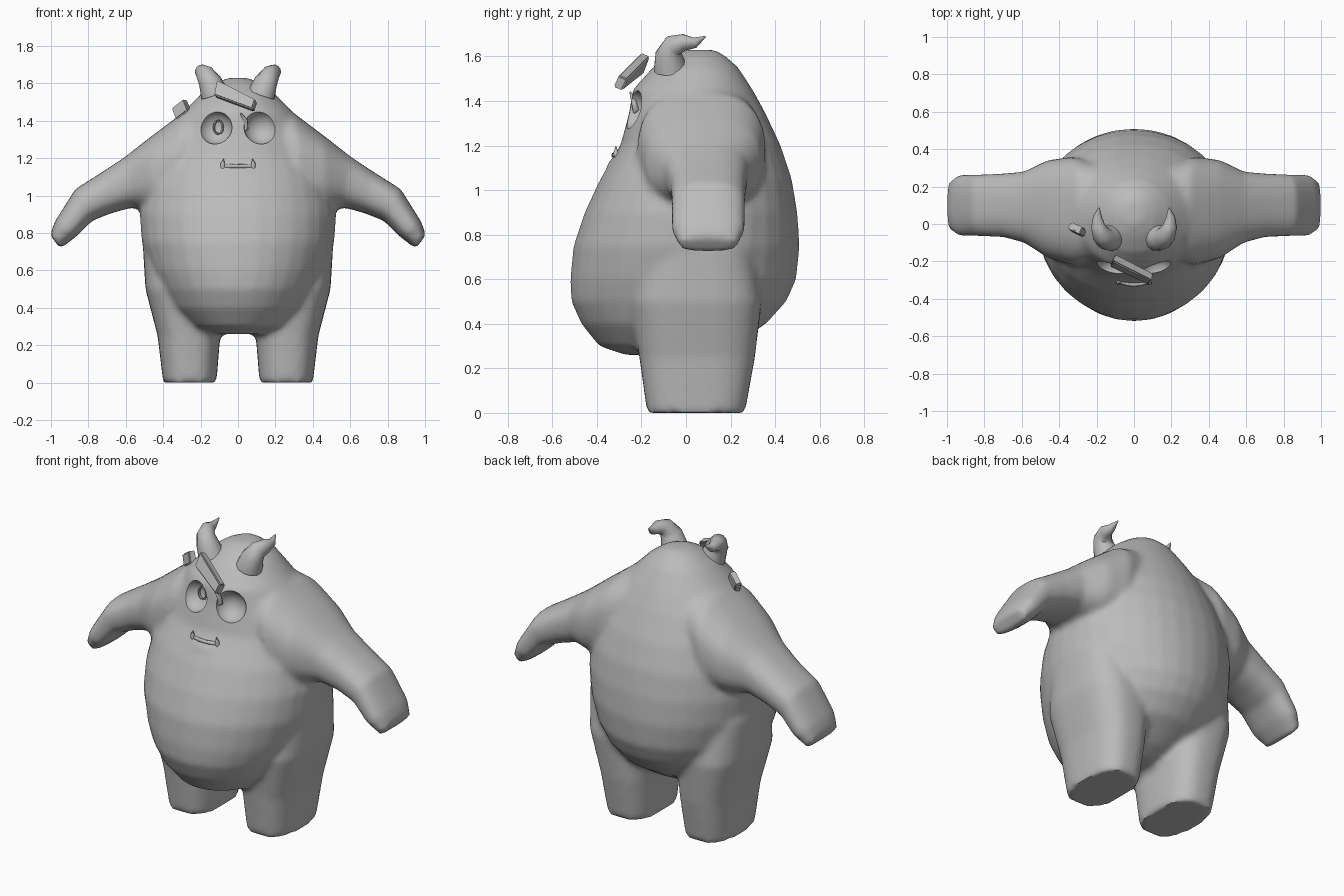
import bpy, bmesh, math
from mathutils import Vector as V

old = bpy.data.objects.get("Cube")
if old:
    bpy.data.objects.remove(old)

clay = bpy.data.materials.new("grey clay")
clay.use_nodes = True
clay.diffuse_color = (0.5, 0.5, 0.5, 1)
clay.node_tree.nodes["Principled BSDF"].inputs["Base Color"].default_value = (0.5, 0.5, 0.5, 1)


def finish(name, bm):
    bmesh.ops.recalc_face_normals(bm, faces=bm.faces)
    mesh = bpy.data.meshes.new(name)
    bm.to_mesh(mesh)
    bm.free()
    mesh.materials.append(clay)
    ob = bpy.data.objects.new(name, mesh)
    bpy.context.collection.objects.link(ob)
    return ob


def activate(ob):
    bpy.ops.object.select_all(action='DESELECT')
    ob.select_set(True)
    bpy.context.view_layer.objects.active = ob


def smooth(ob, angle=40):
    activate(ob)
    bpy.ops.object.shade_smooth_by_angle(angle=math.radians(angle))


def ring(centre, u, v, power=2.0, sides=32):
    """Superellipse spanned by the half axes u and v."""
    pts = []
    for i in range(sides):
        a = math.tau * i / sides
        c, s = math.cos(a), math.sin(a)
        c = math.copysign(abs(c) ** (2 / power), c)
        s = math.copysign(abs(s) ** (2 / power), s)
        pts.append(V(centre) + V(u) * c + V(v) * s)
    return pts


def loft(bm, rings):
    """Closed skin over a row of rings."""
    loops = [[bm.verts.new(p) for p in r] for r in rings]
    n = len(loops[0])
    for a, b in zip(loops, loops[1:]):
        for i in range(n):
            j = (i + 1) % n
            bm.faces.new((a[i], a[j], b[j], b[i]))
    bm.faces.new(loops[0][::-1])
    bm.faces.new(loops[-1])


def box_ring(z, x0, x1, y0, y1, power):
    return ring(((x0 + x1) / 2, (y0 + y1) / 2, z),
                ((x1 - x0) / 2, 0, 0), (0, (y1 - y0) / 2, 0), power)


def ellipsoid(bm, centre, size):
    made = bmesh.ops.create_uvsphere(bm, u_segments=32, v_segments=20, radius=1)
    for p in made["verts"]:
        p.co = V(centre) + V((p.co.x * size[0], p.co.y * size[1], p.co.z * size[2]))


def tube(name, path, radii, sides=12):
    """Tapering round tube along a path."""
    bm = bmesh.new()
    pts = [V(p) for p in path]
    rings = []
    for i, p in enumerate(pts):
        d = (pts[min(i + 1, len(pts) - 1)] - pts[max(i - 1, 0)]).normalized()
        u = d.cross(V((0.93, 0.1, 0.35))).normalized()
        rings.append(ring(p, u * radii[i], d.cross(u) * radii[i], 2, sides))
    loft(bm, rings)
    ob = finish(name, bm)
    smooth(ob, 60)
    return ob


# Torso: height, half width, front, back
torso = [(.26, .15, -.27, .1), (.3, .25, -.39, .2), (.4, .36, -.47, .36),
         (.5, .42, -.515, .45), (.6, .47, -.52, .495), (.75, .515, -.505, .51),
         (.9, .525, -.455, .5), (1.05, .5, -.385, .475), (1.2, .44, -.295, .425),
         (1.35, .365, -.255, .355), (1.45, .29, -.24, .3), (1.55, .19, -.15, .235),
         (1.6, .12, -.07, .18), (1.63, .05, .0, .13)]
bm = bmesh.new()
loft(bm, [box_ring(z, -w, w, f, b, 2.05) for z, w, f, b in torso])

# Legs: height, inner, outer, front, back
leg = [(0, .115, .4, -.175, .265), (.25, .095, .43, -.21, .31),
       (.5, .08, .495, -.25, .34), (.75, .1, .51, -.2, .3), (.9, .2, .46, -.1, .2)]
# Arms: upper edge x and z, lower edge x and z, middle depth, half depth
arm = [(1.005, .79, .95, .715, .1, .13), (.98, .86, .86, .785, .1, .165),
       (.87, 1.035, .78, .865, .1, .165), (.72, 1.13, .68, .905, .1, .17),
       (.6, 1.21, .57, .935, .09, .19), (.46, 1.32, .47, .92, .08, .26),
       (.3, 1.44, .36, .9, .07, .29), (.1, 1.5, .2, .95, .06, .25)]
for side in (-1, 1):
    loft(bm, [box_ring(z, *sorted((side * a, side * b)), f, k, 2.7)
              for z, a, b, f, k in leg])
    loft(bm, [ring((side * (a + c) / 2, y, (b + d) / 2),
                   (side * (a - c) / 2, 0, (b - d) / 2), (0, h, 0), 2.5)
              for a, b, c, d, y, h in arm])
# Lower lip swelling
ellipsoid(bm, (0, -.295, 1.105), (.13, .06, .045))
body = finish("body", bm)

# Eye sockets scooped out of the head
bm = bmesh.new()
for side in (-1, 1):
    ellipsoid(bm, (side * .122, -.25, 1.365), (.09, .085, .09))
cutter = finish("eye_socket_cutter", bm)
cutter.hide_render = True

# Fuse the limbs into one soft skin, then cut the sockets
mod = body.modifiers.new("fuse", 'REMESH')
mod.mode = 'VOXEL'
mod.voxel_size = 0.018
mod = body.modifiers.new("soften", 'SMOOTH')
mod.factor = 0.5
mod.iterations = 6
mod = body.modifiers.new("sockets", 'BOOLEAN')
mod.operation = 'DIFFERENCE'
mod.object = cutter
activate(body)
for name in [m.name for m in body.modifiers]:
    bpy.ops.object.modifier_apply(modifier=name)
bpy.data.objects.remove(cutter)
smooth(body)

# Horns and fangs
horn = [(.125, -.07, 1.54), (.15, -.075, 1.61), (.175, -.055, 1.65),
        (.193, -.01, 1.663), (.195, .04, 1.662), (.187, .088, 1.69)]
for side, label in ((-1, "right"), (1, "left")):
    tube(label + "_horn", [(side * x, y, z) for x, y, z in horn],
         [.075, .062, .05, .038, .024, .003])
    tube(label + "_fang", [(side * .08, -.305, 1.14), (side * .082, -.315, 1.17),
                           (side * .078, -.315, 1.198)], [.016, .012, .001], 8)

# Lip
lip = []
for i in range(9):
    t = i / 4 - 1
    lip.append((t * .13, -.325 + .055 * t * t, 1.157 - .016 * t ** 4))
tube("lip", lip, [.006] + [.011] * 7 + [.006], 8)


def slab(name, a, b, up_a, up_b, depth):
    """Tapered brow plate from a to b with half heights up_a and up_b."""
    a, b, up_a, up_b = V(a), V(b), V(up_a), V(up_b)
    out = (b - a).cross(up_a).normalized() * depth
    bm = bmesh.new()
    loft(bm, [[p + u + out, p + u - out, p - u - out, p - u + out]
              for p, u in ((a, up_a), (b, up_b))])
    bmesh.ops.bevel(bm, geom=bm.edges[:], offset=.006, segments=2, affect='EDGES')
    ob = finish(name, bm)
    smooth(ob, 30)


# Brows
slab("left_brow", (-.115, -.195, 1.57), (.09, -.295, 1.48),
     (.008, .015, .04), (.008, .012, .026), .022)
slab("right_brow", (-.335, -.015, 1.435), (-.27, -.045, 1.485),
     (-.012, .01, .03), (-.012, .01, .03), .02)

# Eyelid rims
rim = [(-.105 + .024 * math.cos(a), -.185, 1.365 + .036 * math.sin(a))
       for a in [math.tau * i / 12 for i in range(13)]]
tube("right_eyelid", rim, [.006] * 13, 6)
tube("left_eyelid", [(.015, -.25, 1.44), (.04, -.235, 1.4), (.042, -.225, 1.36),
                     (.025, -.235, 1.34)], [.004, .012, .014, .004], 8)
